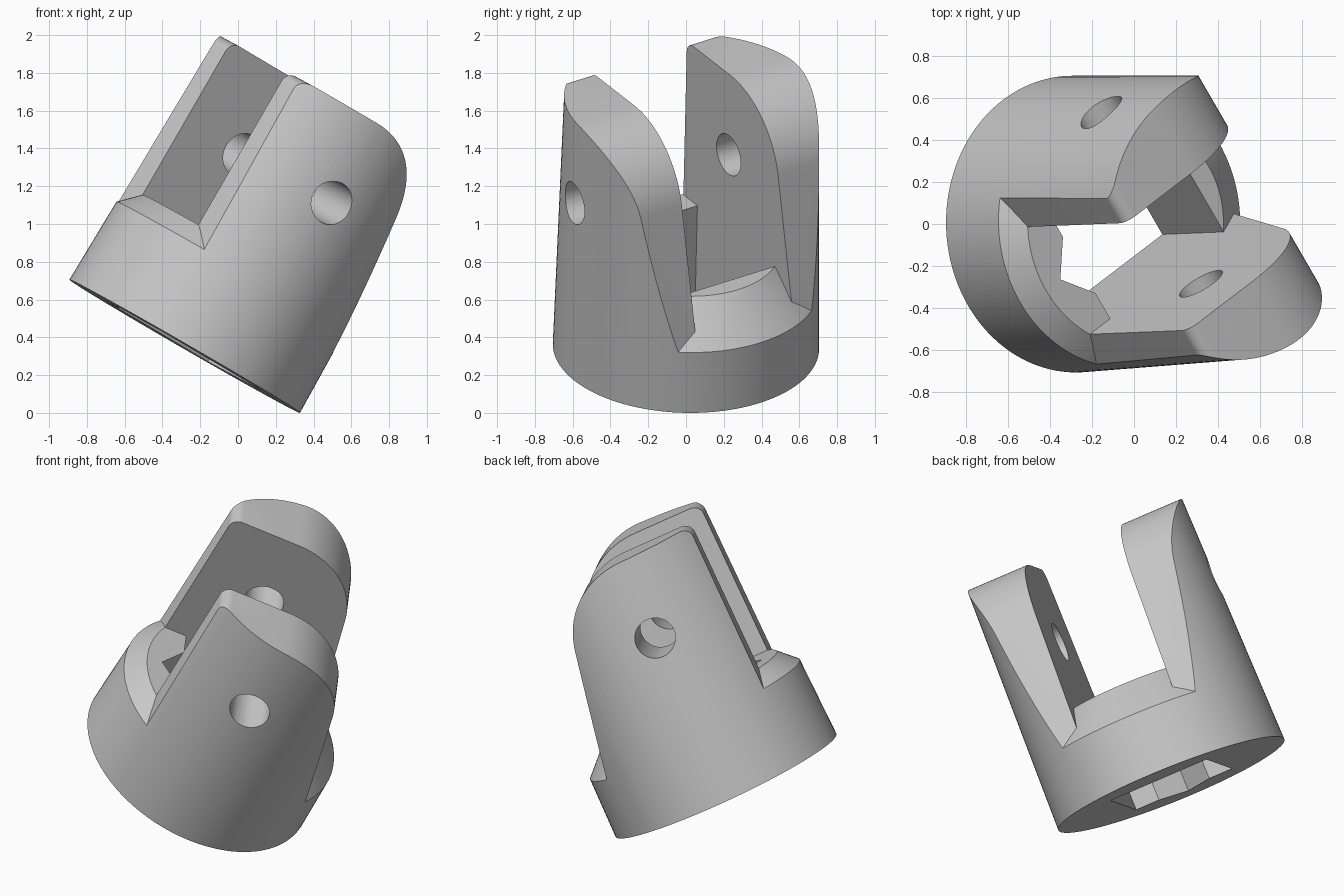
import bpy, bmesh
from math import sin, cos, tan, pi, radians
from mathutils import Matrix, Vector

if "Cube" in bpy.data.objects:
    bpy.data.objects.remove(bpy.data.objects["Cube"])

SLOT = 0.305        # half width between the fork walls
FLOOR = 0.583       # height of the slot floor


def make_object(name, bm):
    bmesh.ops.recalc_face_normals(bm, faces=bm.faces)
    mesh = bpy.data.meshes.new(name)
    bm.to_mesh(mesh)
    bm.free()
    obj = bpy.data.objects.new(name, mesh)
    bpy.context.collection.objects.link(obj)
    return obj


def prism(name, points, place, lo, hi):
    """Join two copies of a 2D outline; place(a, b, depth) gives the 3D point."""
    bm = bmesh.new()
    ends = [[bm.verts.new(place(a, b, d)) for a, b in points] for d in (lo, hi)]
    for end in ends:
        bm.faces.new(end)
    for i in range(len(points)):
        bm.faces.new((ends[0][i - 1], ends[0][i], ends[1][i], ends[1][i - 1]))
    return make_object(name, bm)


def lathe(name, profile, steps):
    """Turn a profile about z and close it with flat ends."""
    bm = bmesh.new()
    rings = [[bm.verts.new((r * cos(2 * pi * i / steps), r * sin(2 * pi * i / steps), z))
              for i in range(steps)] for r, z in profile]
    bm.faces.new(rings[0])
    bm.faces.new(rings[-1])
    for a, b in zip(rings, rings[1:]):
        for i in range(steps):
            bm.faces.new((a[i - 1], a[i], b[i], b[i - 1]))
    return make_object(name, bm)


def combine(target, other, operation="DIFFERENCE"):
    mod = target.modifiers.new("combine", "BOOLEAN")
    mod.operation = operation
    mod.solver = "EXACT"
    mod.object = other
    bpy.context.view_layer.objects.active = target
    bpy.ops.object.modifier_apply(modifier=mod.name)


def arc(cx, cz, r, start, end, n):
    angles = [radians(start + (end - start) * i / n) for i in range(n + 1)]
    return [(cx + r * cos(a), cz + r * sin(a)) for a in angles]


# Slightly tapered round body
body = lathe("clevis_body", [(0.705, 0), (0.674, 1.6)], 128)

# Pin hole, drilled first
pin_x, pin_z = -0.09, 1.035
pin = prism("pin_cutter", arc(pin_x, pin_z, 0.117, 0, 348.75, 31), lambda a, b, d: (a, d, b), -0.95, 0.97)
combine(body, pin)

# Fork outline: straight side, small corner, big round and a slanted side
radius, slant, side, low = 0.485, 12.5, -0.51, -0.2
foot = pin_x + radius * cos(radians(slant)) + (pin_z + radius * sin(radians(slant)) - low) * tan(radians(slant))
outline = [(side, low), (foot, low)]
outline += arc(pin_x, pin_z, radius, slant, 90, 24)
outline += arc(side + 0.06, pin_z + radius - 0.06, 0.06, 90, 180, 6)
forks = [prism("fork_shape", outline, lambda a, b, d, k=k: (a, k * d, b), SLOT, 1.2) for k in (-1, 1)]


# Space above a flat floor with a rim that slopes down outwards
def space(rim, floor, outer, top):
    return lathe("space_cutter", [(rim, floor), (outer, floor + rim - outer), (outer, top)], 128)


# The rim is cut deeper on one side only
upper_space = space(0.595, FLOOR, 0.9, 2)
deep_rim = space(0.363, 0.7, 0.88, 1.9)
half = [(-1.5, -1.5), (0, -1.5), (0, 1.5), (-1.5, 1.5)]
half_block = prism("half_block", half, lambda a, b, d: (a, b, d), -0.5, 2.5)
combine(deep_rim, half_block)
combine(upper_space, deep_rim, "UNION")
for fork in forks:
    combine(upper_space, fork)
combine(body, upper_space)

# Through pocket with a V groove on one side
groove = [(-0.5, 0), (-0.375, -0.16), (-0.375, -SLOT), (0.375, -SLOT),
          (0.375, SLOT), (-0.375, SLOT), (-0.375, 0.16)]
pocket = prism("pocket_cutter", groove, lambda a, b, d: (a, b, d), -0.2, 0.7)
combine(body, pocket)

for helper in forks + [pin, upper_space, deep_rim, half_block, pocket]:
    bpy.data.objects.remove(helper)

# Lean the part over and twist it about its own axis
axis = Vector((0.5, 0.02, 0.866)).normalized()
v = axis.cross(Vector((0.866, 0, -0.5))).normalized()
u = v.cross(axis)
turn = radians(33.3)
s = u * cos(turn) + v * sin(turn)
p = v * cos(turn) - u * sin(turn)
body.data.transform(Matrix((s, p, axis)).transposed().to_4x4())

# Stand it on the ground, centred
(x0, x1), (y0, y1), (z0, z1) = [(min(c), max(c)) for c in zip(*(vert.co for vert in body.data.vertices))]
body.data.transform(Matrix.Translation((-(x0 + x1) / 2, -(y0 + y1) / 2, -z0)))

# Plain grey material
grey = bpy.data.materials.new("plain_grey")
grey.use_nodes = True
grey.diffuse_color = (0.58, 0.58, 0.58, 1)
grey.node_tree.nodes["Principled BSDF"].inputs["Base Color"].default_value = (0.58, 0.58, 0.58, 1)
body.data.materials.clear()
body.data.materials.append(grey)
for poly in body.data.polygons:
    poly.material_index = 0

bpy.ops.object.select_all(action="DESELECT")
body.select_set(True)
bpy.context.view_layer.objects.active = body
bpy.ops.object.shade_smooth_by_angle(angle=radians(25))
